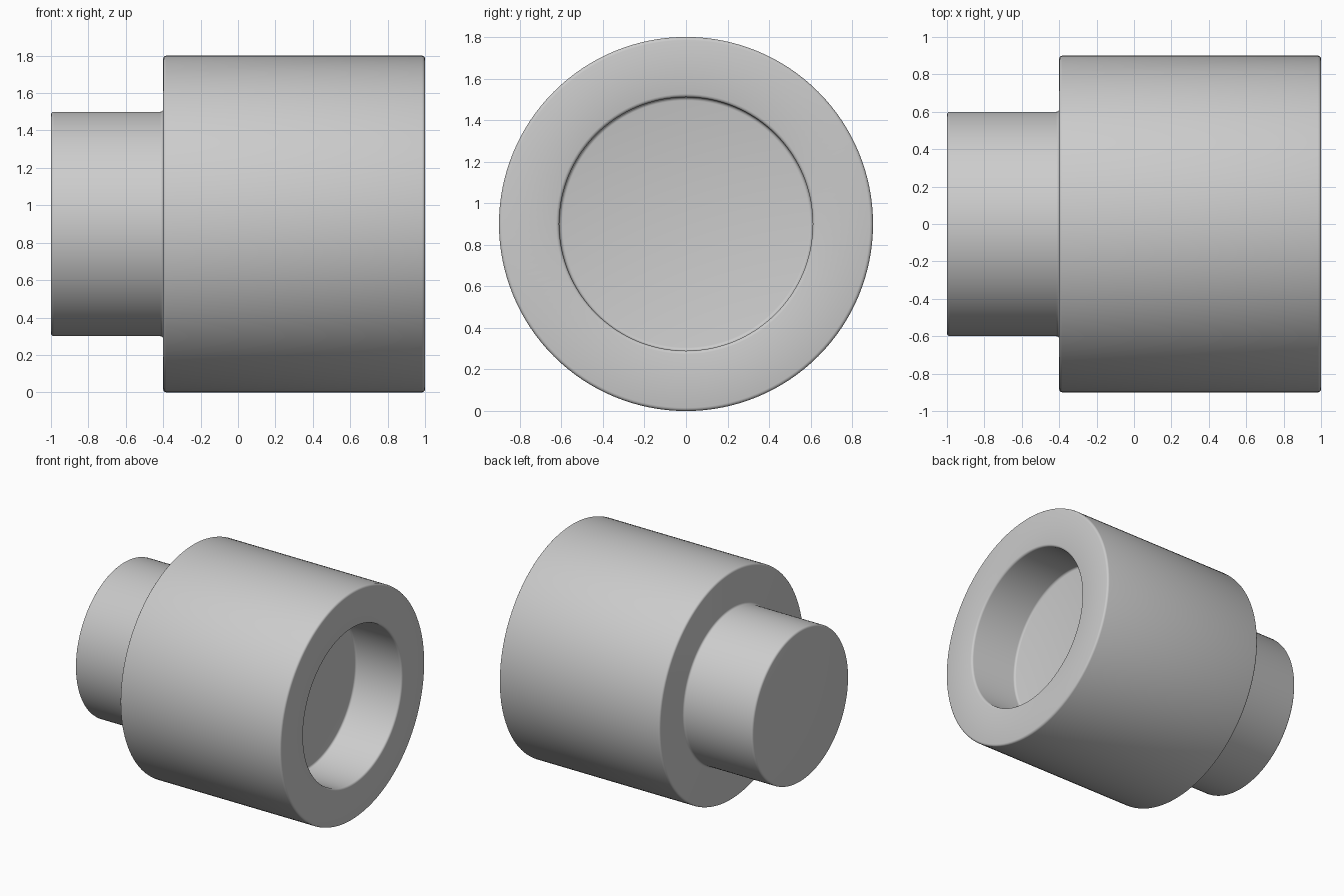
import bpy, bmesh, math
from mathutils import Matrix, Vector

cube = bpy.data.objects.get("Cube")
if cube:
    bpy.data.objects.remove(cube, do_unlink=True)

# Single grey material
grey = bpy.data.materials.new("plain grey")
grey.use_nodes = True
colour = (0.6, 0.6, 0.6, 1)
grey.diffuse_color = colour
grey.node_tree.nodes["Principled BSDF"].inputs["Base Color"].default_value = colour

# Stepped plug and socket: half section as (x along axis, radius)
BODY_R, STUD_R, BORE_R = 0.9, 0.6, 0.61
section = [(-1, 0), (-1, STUD_R), (-0.4, STUD_R), (-0.4, BODY_R),
           (1, BODY_R), (1, BORE_R), (0.6, BORE_R), (0.6, 0)]

bm = bmesh.new()
verts = [bm.verts.new((x, 0, r)) for x, r in section]
edges = [bm.edges.new(pair) for pair in zip(verts, verts[1:])]
bmesh.ops.spin(bm, geom=verts + edges, cent=(0, 0, 0), axis=(1, 0, 0),
               angle=math.tau, steps=128, use_merge=False)
bmesh.ops.remove_doubles(bm, verts=bm.verts, dist=0.0005)
bmesh.ops.recalc_face_normals(bm, faces=bm.faces)

# Flat end caps become single round faces
centres = [v for v in bm.verts if Vector((v.co.y, v.co.z)).length < 0.001]
bmesh.ops.dissolve_verts(bm, verts=centres)

# Softly rounded rims
rims = [e for e in bm.edges
        if len(e.link_faces) == 2 and e.calc_face_angle(0) > math.radians(60)]
bmesh.ops.bevel(bm, geom=rims, offset=0.016, segments=3, profile=0.5,
                affect='EDGES', clamp_overlap=True)
bmesh.ops.translate(bm, verts=bm.verts, vec=(0, 0, BODY_R))

mesh = bpy.data.meshes.new("socket_plug")
bm.to_mesh(mesh)
bm.free()
mesh.materials.append(grey)
plug = bpy.data.objects.new("socket_plug", mesh)
bpy.context.collection.objects.link(plug)

bpy.context.view_layer.objects.active = plug
plug.select_set(True)
bpy.ops.object.shade_smooth_by_angle(angle=math.radians(35))
